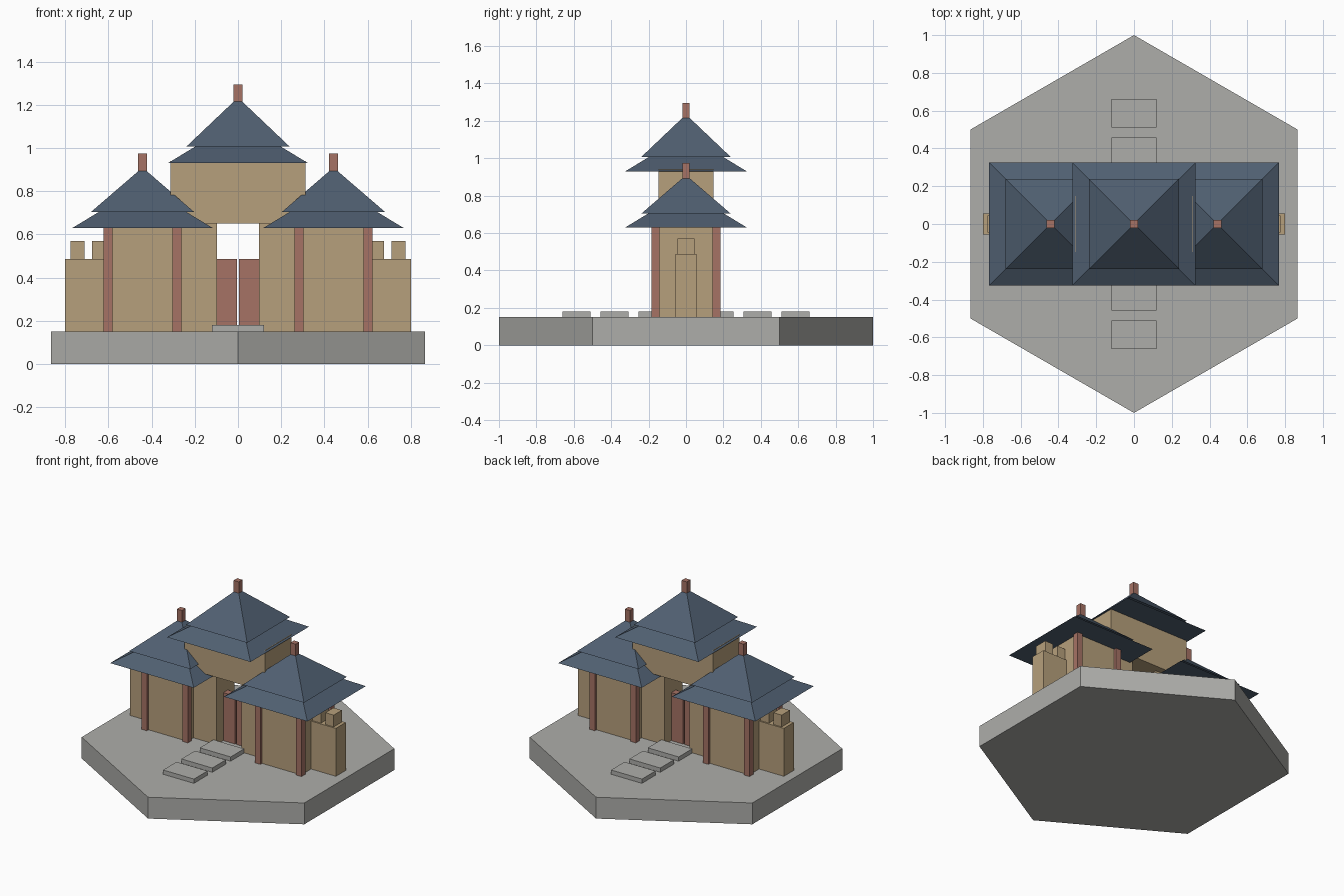
import bpy, bmesh, math
from mathutils import Matrix

if "Cube" in bpy.data.objects:
    bpy.data.objects.remove(bpy.data.objects["Cube"])


def material(name, color):
    m = bpy.data.materials.new(name)
    m.diffuse_color = (*color, 1)
    m.use_nodes = True
    m.node_tree.nodes["Principled BSDF"].inputs["Base Color"].default_value = m.diffuse_color
    return m


STONE = material("stone", (0.42, 0.42, 0.40))
TAN = material("plaster", (0.47, 0.35, 0.20))
BLUE = material("roof_tile", (0.08, 0.115, 0.165))
RED = material("red_wood", (0.38, 0.17, 0.13))


def finish(name, bm, mat):
    me = bpy.data.meshes.new(name)
    bm.to_mesh(me)
    bm.free()
    me.materials.append(mat)
    ob = bpy.data.objects.new(name, me)
    bpy.context.collection.objects.link(ob)
    return ob


def box(name, x, y, z, mat):
    """Box from (min, max) ranges."""
    size = [r[1] - r[0] for r in (x, y, z)]
    mid = [(r[0] + r[1]) / 2 for r in (x, y, z)]
    bm = bmesh.new()
    bmesh.ops.create_cube(bm, size=1, matrix=Matrix.Translation(mid) @ Matrix.Diagonal((*size, 1)))
    return finish(name, bm, mat)


def cone(name, sides, r1, r2, z0, z1, mat, x=0, turn=0):
    bm = bmesh.new()
    bmesh.ops.create_cone(bm, cap_ends=True, segments=sides, radius1=r1, radius2=r2, depth=z1 - z0,
                          matrix=Matrix.Rotation(turn, 4, 'Z'))
    bmesh.ops.remove_doubles(bm, verts=bm.verts, dist=1e-5)
    # put one corner direction on +y for even results
    bmesh.ops.translate(bm, verts=bm.verts, vec=(x, 0, (z0 + z1) / 2))
    return finish(name, bm, mat)


def roof(prefix, x, z):
    """Two-tier hipped roof with a finial."""
    r2, q = math.sqrt(2), math.pi / 4
    cone(prefix + "_lower_roof", 4, 0.325 * r2, 0.18 * r2, z, z + 0.088, BLUE, x, q)
    cone(prefix + "_upper_roof", 4, 0.238 * r2, 0, z + 0.078, z + 0.304, BLUE, x, q) if x == 0 else \
        cone(prefix + "_upper_roof", 4, 0.238 * r2, 0, z + 0.075, z + 0.28, BLUE, x, q)
    top = z + (0.30 if x == 0 else 0.28)
    box(prefix + "_finial", (x - 0.02, x + 0.02), (-0.02, 0.02), (top - 0.02, top + 0.065), RED)


# Hexagonal base with corners on +-y
cone("base", 6, 1, 1, 0, 0.15, STONE)

# Stepping slabs front and back
for s in (-1, 1):
    for i in range(3):
        y = s * (0.178 + 0.204 * i)
        box("step_slab", (-0.12, 0.12), (y - 0.075, y + 0.075), (0.148, 0.18), STONE)

# Both sides: tower, pillars, walls, battlements, door
for s in (-1, 1):
    cx = 0.442 * s

    def rng(a, b):
        return tuple(sorted((a * s, b * s)))

    box("tower_body", (cx - 0.165, cx + 0.165), (-0.165, 0.165), (0.15, 0.64), TAN)
    for px in (-1, 1):
        for py in (-1, 1):
            x, y = cx + px * 0.16, py * 0.163
            box("tower_pillar", (x - 0.021, x + 0.021), (y - 0.021, y + 0.021), (0.15, 0.635), RED)
    roof("tower", cx, 0.63)
    box("gate_wall", rng(0.098, 0.30), (-0.10, 0.10), (0.15, 0.655), TAN)
    box("outer_wall", rng(0.58, 0.80), (-0.055, 0.055), (0.15, 0.487), TAN)
    for a, b in ((0.711, 0.776), (0.611, 0.676)):
        box("battlement", rng(a, b), (-0.045, 0.045), (0.48, 0.57), TAN)
    box("gate_door", rng(0.005, 0.097), (-0.025, 0.025), (0.15, 0.487), RED)

# Room over the gate
box("gate_room", (-0.313, 0.313), (-0.147, 0.147), (0.65, 0.94), TAN)
roof("gate", 0, 0.93)
